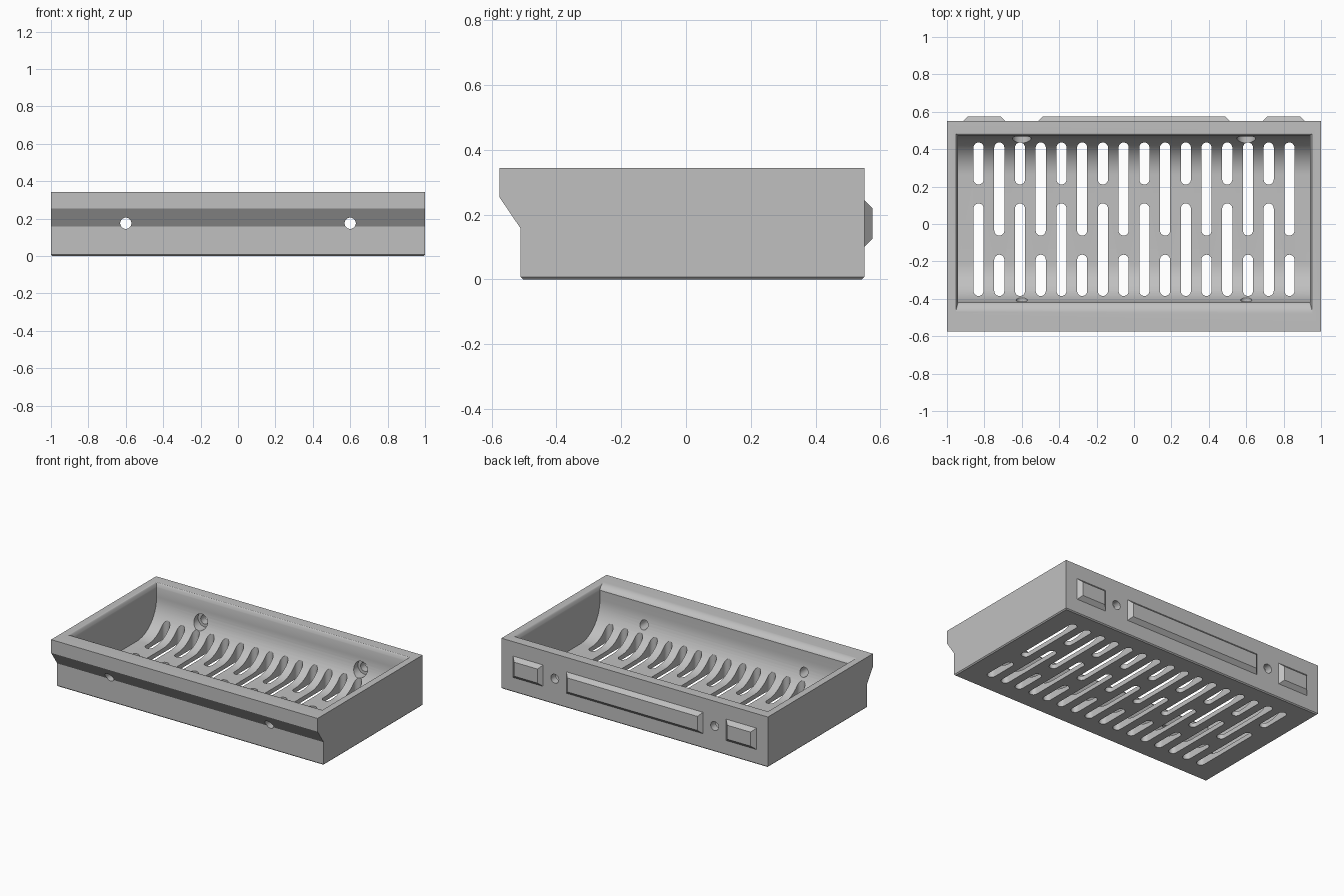
import bpy
import bmesh
import math
from mathutils import Matrix

cube = bpy.data.objects.get("Cube")
if cube:
    bpy.data.objects.remove(cube, do_unlink=True)

TOP = 0.343
HOLE_Z = 0.175

grey = bpy.data.materials.new("plain grey")
grey.use_nodes = True
grey.diffuse_color = (0.53, 0.53, 0.53, 1)
grey.node_tree.nodes["Principled BSDF"].inputs["Base Color"].default_value = (0.53, 0.53, 0.53, 1)


def finish(name, bm):
    bmesh.ops.recalc_face_normals(bm, faces=bm.faces)
    mesh = bpy.data.meshes.new(name)
    bm.to_mesh(mesh)
    bm.free()
    mesh.materials.append(grey)
    obj = bpy.data.objects.new(name, mesh)
    bpy.context.collection.objects.link(obj)
    return obj


def loft(bm, rings):
    """Skin a closed solid through rings with equal point counts."""
    loops = [[bm.verts.new(p) for p in ring] for ring in rings]
    for a, b in zip(loops, loops[1:]):
        for i in range(len(a)):
            j = (i + 1) % len(a)
            bm.faces.new((a[i], a[j], b[j], b[i]))
    bm.faces.new(loops[0])
    bm.faces.new(loops[-1])


def rod(bm, x, y0, y1, radius):
    turn = Matrix.Translation((x, (y0 + y1) / 2, HOLE_Z)) @ Matrix.Rotation(math.pi / 2, 4, 'X')
    bmesh.ops.create_cone(bm, cap_ends=True, segments=32, radius1=radius,
                          radius2=radius, depth=y1 - y0, matrix=turn)


def cut(target, cutter):
    cutter.hide_render = True
    mod = target.modifiers.new(cutter.name, 'BOOLEAN')
    mod.operation = 'DIFFERENCE'
    mod.solver = 'EXACT'
    mod.object = cutter
    bpy.ops.object.select_all(action='DESELECT')
    bpy.context.view_layer.objects.active = target
    target.select_set(True)
    bpy.ops.object.modifier_apply(modifier=mod.name)
    bpy.data.objects.remove(cutter, do_unlink=True)


# Tray body: side profile with an overhanging front lip, bottom edges bevelled
profile = [(-0.575, TOP), (-0.575, 0.253), (-0.51, 0.157), (-0.51, 0), (0.55, 0), (0.55, TOP)]
bm = bmesh.new()
loft(bm, [[(x, y, z) for y, z in profile] for x in (-1, 1)])
low = [e for e in bm.edges if all(v.co.z < 0.001 for v in e.verts)]
bmesh.ops.bevel(bm, geom=low, offset=0.007, segments=1, affect='EDGES')
tray = finish("tray_body", bm)

# Cavity: stacked rectangles giving coved floor, straight walls and flared rim
FLOOR, FRONT, BACK, SIDE = 0.03, -0.42, 0.47, 0.94
levels = []
for i in range(19):
    a = math.pi / 2 * i / 18
    z = FLOOR + 0.22 * (1 - math.cos(a))
    inset = 0.21 * (1 - math.sin(a))
    levels.append((z, FRONT + inset, BACK - inset, SIDE))
for i in range(9):
    a = math.radians(65) * (1 - i / 8)
    drop = 0.05 * (1 - math.cos(a))
    flare = 0.015 * i / 8
    levels.append((TOP - drop, FRONT - 0.06 * (1 - math.sin(a) / math.sin(math.radians(65))),
                   BACK + flare, SIDE + flare))
levels.append((TOP + 0.1,) + levels[-1][1:])
bm = bmesh.new()
loft(bm, [[(-s, f, z), (s, f, z), (s, b, z), (-s, b, z)] for z, f, b, s in levels])
cut(tray, finish("cavity_cutter", bm))

# Drain slots: alternating short and long rounded slots
R = 0.027
bm = bmesh.new()
for col in range(16):
    x = -0.831 + col * 0.1108
    spans = [(0.211, 0.436), (-0.385, 0.11)] if col % 2 == 0 else [(-0.062, 0.436), (-0.385, -0.164)]
    for y0, y1 in spans:
        ring = []
        for centre, start in ((y1 - R, 0), (y0 + R, math.pi)):
            for k in range(13):
                a = start + math.pi * k / 12
                ring.append((x + R * math.cos(a), centre + R * math.sin(a)))
        loft(bm, [[(px, py, z) for px, py in ring] for z in (-0.1, 0.2)])
cut(tray, finish("slot_cutter", bm))

# Screw holes through front and back walls, with wide recesses inside the back
bm = bmesh.new()
for x in (-0.6, 0.6):
    rod(bm, x, -0.7, 0.7, 0.03)
cut(tray, finish("screw_hole_cutter", bm))
bm = bmesh.new()
for x in (-0.6, 0.6):
    rod(bm, x, 0.3, 0.5, 0.05)
cut(tray, finish("recess_cutter", bm))

bpy.ops.object.shade_smooth_by_angle(angle=math.radians(25))

# Raised chamfered pads on the back
for name, x, half in (("right_back_pad", -0.8, 0.113), ("centre_back_pad", 0, 0.513),
                      ("left_back_pad", 0.8, 0.113)):
    bm = bmesh.new()
    rings = []
    for y, inset in ((0.545, 0), (0.55, 0), (0.575, 0.025)):
        w, z0, z1 = half - inset, 0.1 + inset, 0.245 - inset
        rings.append([(x - w, y, z0), (x + w, y, z0), (x + w, y, z1), (x - w, y, z1)])
    loft(bm, rings)
    finish(name, bm)
